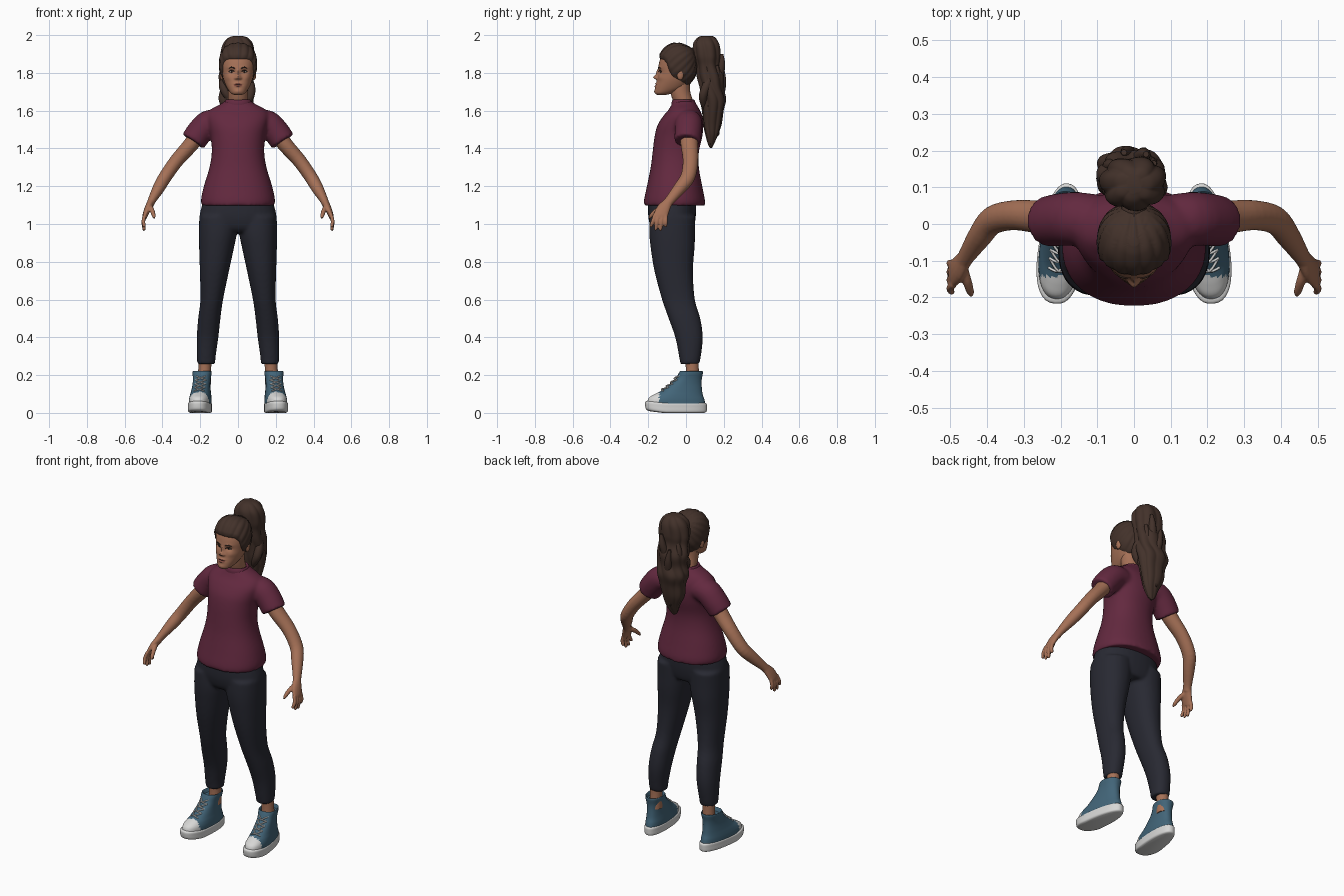
import bpy, bmesh, math
from mathutils import Vector, Matrix

if "Cube" in bpy.data.objects:
    bpy.data.objects.remove(bpy.data.objects["Cube"])


def material(name, rgb):
    m = bpy.data.materials.new(name)
    m.diffuse_color = (*rgb, 1)
    m.use_nodes = True
    m.node_tree.nodes["Principled BSDF"].inputs["Base Color"].default_value = m.diffuse_color
    return m


SKIN = material("skin", (.38, .165, .095))
LIPS = material("lips", (.26, .085, .06))
HAIR = material("brown hair", (.055, .031, .023))
SHIRT = material("plum cotton", (.125, .022, .05))
PANTS = material("charcoal cloth", (.021, .022, .032))
CANVAS = material("blue canvas", (.055, .13, .19))
RUBBER = material("white rubber", (.68, .68, .67))
EYEWHITE = material("eye white", (.45, .4, .36))
DARK = material("dark brown", (.02, .012, .01))


def resample(rows, steps):
    """Smooth curve through rows of numbers."""
    out = []
    for i in range(len(rows) - 1):
        quad = (rows[max(i - 1, 0)], rows[i], rows[i + 1], rows[min(i + 2, len(rows) - 1)])
        for k in range(steps):
            t = k / steps
            out.append(tuple(.5 * (2*b + (c-a)*t + (2*a-5*b+4*c-d)*t*t + (3*b-a-3*c+d)*t**3)
                             for a, b, c, d in zip(*quad)))
    return out + [tuple(rows[-1])]


def skin_rings(bm, rings):
    vs = [[bm.verts.new(p) for p in r] for r in rings]
    n = len(vs[0])
    for a, b in zip(vs, vs[1:]):
        for j in range(n):
            bm.faces.new((a[j], a[(j+1) % n], b[(j+1) % n], b[j]))
    bm.faces.new(vs[0][::-1])
    bm.faces.new(vs[-1])


def spow(v, e):
    return math.copysign(abs(v) ** e, v)


def ring(row, segs, n=2.2, taper=0, ripple=None):
    z, cx, rx, yf, yb = row
    pts = []
    for j in range(segs):
        a = 2 * math.pi * j / segs
        k = ripple(a, z) if ripple else 1
        s = spow(math.sin(a), 2/n)
        pts.append(Vector((cx + rx*k*spow(math.cos(a), 2/n)*(1 - taper*s),
                           (yf+yb)/2 + (yb-yf)/2*k*s, z)))
    return pts


def loft(bm, rows, segs=32, steps=4, **kw):
    """Horizontal sections: z, centre x, half width, front y, back y."""
    skin_rings(bm, [ring(r, segs, **kw) for r in resample(rows, steps)])


def tube(bm, pts, ref=(0, 1, 0), segs=14, steps=4):
    """Path points: x, y, z, radius across, radius along ref."""
    p = resample(pts, steps)
    rings = []
    for i, q in enumerate(p):
        t = (Vector(p[min(i+1, len(p)-1)][:3]) - Vector(p[max(i-1, 0)][:3])).normalized()
        u = t.cross(Vector(ref)).normalized()
        w = u.cross(t)
        rings.append([Vector(q[:3]) + u*q[3]*math.cos(a) + w*q[4]*math.sin(a)
                      for a in (2*math.pi*j/segs for j in range(segs))])
    skin_rings(bm, rings)


def ball(bm, c, r, segs=16):
    m = Matrix.Translation(c) @ Matrix.Diagonal((*r, 1))
    bmesh.ops.create_uvsphere(bm, u_segments=segs, v_segments=segs//2 + 2, radius=1, matrix=m)


def mirror_x(bm):
    g = bmesh.ops.duplicate(bm, geom=bm.verts[:] + bm.edges[:] + bm.faces[:])["geom"]
    for v in g:
        if isinstance(v, bmesh.types.BMVert):
            v.co.x *= -1


def finish(name, bm, mats, voxel=0, smooth=4, rule=None):
    bmesh.ops.recalc_face_normals(bm, faces=bm.faces[:])
    if rule:
        for f in bm.faces:
            f.material_index = rule(f.calc_center_median())
    me = bpy.data.meshes.new(name)
    bm.to_mesh(me)
    bm.free()
    ob = bpy.data.objects.new(name, me)
    bpy.context.collection.objects.link(ob)
    for m in mats:
        me.materials.append(m)
    if voxel:  # blend overlapping pieces into one surface
        r = ob.modifiers.new("blend", 'REMESH')
        r.mode, r.voxel_size, r.use_smooth_shade = 'VOXEL', voxel, True
        s = ob.modifiers.new("soften", 'SMOOTH')
        s.factor, s.iterations = .5, smooth
    else:
        bpy.ops.object.select_all(action='DESELECT')
        ob.select_set(True)
        bpy.context.view_layer.objects.active = ob
        bpy.ops.object.shade_smooth_by_angle(angle=math.radians(50))
    return ob


# Shirt: sleeves, torso and collar band
bm = bmesh.new()
tube(bm, [(.08, .012, 1.535, .06, .065), (.15, .014, 1.535, .07, .073),
          (.2, .012, 1.49, .07, .072), (.238, .006, 1.437, .068, .069)], segs=24)
mirror_x(bm)
loft(bm, [(1.098, 0, .193, -.224, .1), (1.13, 0, .196, -.222, .1), (1.2, 0, .181, -.207, .086),
          (1.3, 0, .151, -.187, .068), (1.38, 0, .139, -.177, .068), (1.46, 0, .144, -.167, .086),
          (1.52, 0, .156, -.152, .092), (1.57, 0, .165, -.122, .087), (1.605, 0, .147, -.092, .072),
          (1.635, 0, .092, -.075, .055), (1.652, 0, .068, -.068, .045)], segs=40)
finish("shirt", bm, [SHIRT], voxel=.009, smooth=6)
bm = bmesh.new()
loft(bm, [(1.628, 0, .072, -.078, .05), (1.645, 0, .072, -.076, .049), (1.658, 0, .064, -.068, .042),
          (1.65, 0, .052, -.055, .03)])
finish("collar", bm, [SHIRT])

# Trousers: two legs joined by the hips
bm = bmesh.new()
loft(bm, [(.258, .168, .047, -.03, .07), (.3, .168, .05, -.037, .079), (.4, .161, .057, -.057, .089),
          (.5, .152, .059, -.092, .076), (.6, .139, .06, -.127, .047), (.75, .125, .077, -.167, .037),
          (.88, .113, .093, -.188, .046), (.96, .106, .101, -.195, .048), (1.04, .105, .1, -.193, .05)])
mirror_x(bm)
loft(bm, [(.955, 0, .1, -.16, .03), (.98, 0, .19, -.185, .042), (1.04, 0, .204, -.2, .052),
          (1.12, 0, .185, -.2, .055)])
finish("trousers", bm, [PANTS], voxel=.009, smooth=5)

# Arms with palms, fingers and thumbs
bm = bmesh.new()
tube(bm, [(.19, .015, 1.5, .045, .05), (.25, .018, 1.42, .041, .046), (.325, .024, 1.335, .037, .041),
          (.385, .01, 1.25, .035, .039), (.42, -.033, 1.19, .032, .034),
          (.455, -.085, 1.127, .022, .026), (.467, -.105, 1.1, .02, .026)], segs=20)
tube(bm, [(.462, -.095, 1.115, .019, .025), (.478, -.12, 1.08, .018, .036),
          (.492, -.135, 1.045, .014, .038), (.495, -.14, 1.03, .01, .034)])
for y0, y1, tip in ((-.165, -.185, .982), (-.145, -.16, .966), (-.125, -.135, .964), (-.106, -.108, .984)):
    tube(bm, [(.492, y0, 1.05, .01, .01), (.501, (y0+y1)/2, 1.015, .0105, .0105),
              (.497, y1, tip + .008, .009, .009), (.495, y1, tip, .004, .004)], segs=10)
tube(bm, [(.468, -.118, 1.092, .015, .015), (.455, -.155, 1.072, .013, .013),
          (.446, -.184, 1.045, .0105, .0105), (.443, -.195, 1.03, .005, .005)], ref=(1, 0, 0))
mirror_x(bm)
finish("arms", bm, [SKIN], voxel=.0045, smooth=3)

# Ankles
bm = bmesh.new()
tube(bm, [(.172, .03, .32, .036, .038), (.176, .033, .24, .034, .035), (.178, .035, .15, .036, .04)])
mirror_x(bm)
finish("ankles", bm, [SKIN])

# Head: smooth skull with face modelled by soft bumps
HEAD = resample([(1.683, 0, .018, -.15, -.11), (1.692, 0, .038, -.163, -.07), (1.72, 0, .058, -.163, -.005),
                 (1.76, 0, .075, -.154, .025), (1.8, 0, .084, -.147, .042), (1.84, 0, .088, -.145, .046),
                 (1.88, 0, .086, -.134, .043), (1.918, 0, .07, -.112, .025), (1.94, 0, .04, -.083, -.015),
                 (1.947, 0, .012, -.06, -.038)], 9)
# centre x, centre z, spread x, spread z, depth
BUMPS = [(0, 1.777, .012, .011, -.022), (0, 1.802, .009, .018, -.011), (.013, 1.771, .007, .006, -.008),
         (.034, 1.806, .017, .011, .009), (.033, 1.828, .02, .007, -.003), (0, 1.743, .018, .005, -.006),
         (0, 1.73, .015, .005, -.006), (0, 1.7365, .02, .0025, .004), (0, 1.702, .018, .01, -.004),
         (.05, 1.775, .018, .015, -.004)]


def bump(x, z):
    return sum(d * math.exp(-((abs(x)-cx)/sx)**2 - ((z-cz)/sz)**2) for cx, cz, sx, sz, d in BUMPS)


def head_row(z):
    for a, b in zip(HEAD, HEAD[1:]):
        if z <= b[0]:
            t = max(0, (z - a[0]) / (b[0] - a[0]))
            return tuple(p + (q-p)*t for p, q in zip(a, b))
    return HEAD[-1]


def face_y(x, z):
    _, _, rx, yf, yb = head_row(z)
    return (yf+yb)/2 - (yb-yf)/2 * max(0, 1 - abs(x/rx)**2.2)**(1/2.2) + bump(x, z)


bm = bmesh.new()
skin_rings(bm, [ring(head_row(1.683 + .264*i/80), 112) for i in range(81)])
for v in bm.verts:
    if v.co.y < -.085:
        v.co.y += bump(v.co.x, v.co.z)
finish("head", bm, [SKIN, LIPS],
       rule=lambda c: int(c.y < -.13 and (c.x/.025)**2 + ((c.z-1.7365)/.0095)**2 < 1))
bm = bmesh.new()
tube(bm, [(0, .0, 1.6, .058, .055), (0, -.015, 1.65, .053, .05), (0, -.03, 1.7, .053, .052),
          (0, -.035, 1.76, .055, .055)], segs=24)
finish("neck", bm, [SKIN])
bm = bmesh.new()
ball(bm, (.085, -.03, 1.79), (.011, .018, .028))
mirror_x(bm)
finish("ears", bm, [SKIN])

# Eyes, irises, lashes and brows
for name, mat, r, off in (("eyes", EYEWHITE, (.0145, .008, .006), .004),
                          ("irises", DARK, (.006, .004, .0058), -.0015)):
    bm = bmesh.new()
    ball(bm, (.033, face_y(.033, 1.806) + off, 1.806), r)
    mirror_x(bm)
    finish(name, bm, [mat])
for name, z0, r, lift in (("lashes", 1.809, .0022, -.003), ("brows", 1.826, .0032, 0)):
    bm = bmesh.new()
    tube(bm, [(x, face_y(x, z0 + dz) + lift, z0 + dz, k*r, k*r)
              for x, dz, k in ((.016, -.003, .6), (.026, .002, 1), (.038, .003, 1), (.051, -.003, .4))],
         ref=(0, 0, 1), segs=8)
    mirror_x(bm)
    finish(name, bm, [DARK if name == "lashes" else HAIR])

# Swept-back hair following the skull above a hairline
LINE = [(-1, 1.872), (-.75, 1.868), (-.5, 1.845), (-.32, 1.8), (-.1, 1.775), (.3, 1.755), (1, 1.725)]


def hairline(s):
    for (a, p), (b, q) in zip(LINE, LINE[1:]):
        if s <= b:
            return p + (q-p) * (s-a) / (b-a)
    return LINE[-1][1]


bm = bmesh.new()
rings, N = [], 120
axis, centre = Vector((0, .75, .66)), Vector((0, -.05, 1.83))
side = axis.cross(Vector((1, 0, 0)))
for i in range(29):
    t = i / 28
    pts = []
    for j in range(N):
        low = hairline(math.sin(2*math.pi*j/N))
        p = ring(head_row(low + (1.947-low) * math.sin(t*math.pi/2)), N)[j]
        d = (p - centre).normalized()
        strand = abs(math.sin(9 * math.atan2(d.dot(side), d.x)))
        grow = min(1, t*6) ** .5
        pts.append(p + d * (-.004 + grow * (.013 + .005*strand)))
    rings.append(pts)
skin_rings(bm, rings)
finish("swept_hair", bm, [HAIR])

# Hair tie and wavy ponytail
bm = bmesh.new()
ball(bm, (0, .035, 1.9), (.036, .034, .032))
finish("hair_tie", bm, [HAIR])
bm = bmesh.new()
loft(bm, [(1.996, 0, .02, .085, .135), (1.985, 0, .05, .062, .155), (1.95, 0, .076, .042, .175),
          (1.89, -.002, .086, .045, .18), (1.84, -.004, .082, .058, .178), (1.78, -.008, .088, .062, .198),
          (1.72, -.004, .084, .075, .196), (1.66, -.012, .088, .077, .208), (1.6, -.008, .074, .088, .196),
          (1.53, -.014, .062, .093, .186), (1.47, -.008, .042, .105, .168), (1.42, -.012, .022, .118, .146),
          (1.403, -.012, .006, .127, .137)], segs=84, steps=6,
     ripple=lambda a, z: .95 + .13*abs(math.sin(3.5*a + 7*z + math.sin(22*z)*.5)))
for x, y, top, tip in ((-.06, .15, 1.86, 1.56), (.055, .155, 1.84, 1.52), (-.02, .185, 1.82, 1.47),
                       (.025, .18, 1.9, 1.6), (-.075, .115, 1.8, 1.63), (.068, .11, 1.8, 1.6)):
    tube(bm, [(x * (1 - .45*k*k) + .008*math.sin(7*k + x*60), y + .012*math.sin(6*k + 1) - .02*k*k,
               top + (tip-top)*k, r, r)
              for k, r in ((0, .008), (.2, .02), (.4, .024), (.6, .023), (.8, .017), (1, .003))], segs=10)
finish("ponytail", bm, [HAIR])


# High-top shoes
def place(bm):
    for v in bm.verts:
        if v.co.y < -.12 and v.co.z < .13:
            v.co.z += (-.12 - v.co.y) * .12
    bm.transform(Matrix.Translation((.192, 0, 0)) @ Matrix.Rotation(.11, 4, 'Z'))
    mirror_x(bm)


bm = bmesh.new()
loft(bm, [(0, 0, .05, -.19, .095), (.007, 0, .059, -.212, .109), (.03, 0, .06, -.218, .111),
          (.046, 0, .06, -.217, .11), (.052, 0, .055, -.208, .104)], segs=40, n=2.4, taper=.14)
place(bm)
finish("soles", bm, [RUBBER])
bm = bmesh.new()
loft(bm, [(.04, 0, .057, -.208, .104), (.07, 0, .057, -.198, .098), (.093, 0, .054, -.168, .09),
          (.115, 0, .05, -.132, .086), (.15, 0, .046, -.088, .083), (.18, 0, .046, -.055, .084),
          (.212, 0, .05, -.037, .09), (.22, 0, .047, -.03, .086), (.2, 0, .038, -.02, .078)],
     segs=48, n=2.3, taper=.1, steps=5)
place(bm)
finish("shoe_uppers", bm, [CANVAS, RUBBER], rule=lambda c: int(c.y < -.142))
bm = bmesh.new()
EYELETS = [(-.138, .115), (-.112, .135), (-.088, .153), (-.066, .174), (-.05, .195)]
for (y0, z0), (y1, z1) in zip(EYELETS, EYELETS[1:]):
    for s in (1, -1):
        tube(bm, [(-.028*s, y0 + .016, z0, .0036, .0036), (0, (y0+y1)/2 - .004, (z0+z1)/2, .0036, .0036),
                  (.028*s, y1 + .016, z1, .0036, .0036)], ref=(0, 0, 1), segs=8)
place(bm)
finish("laces", bm, [RUBBER])
